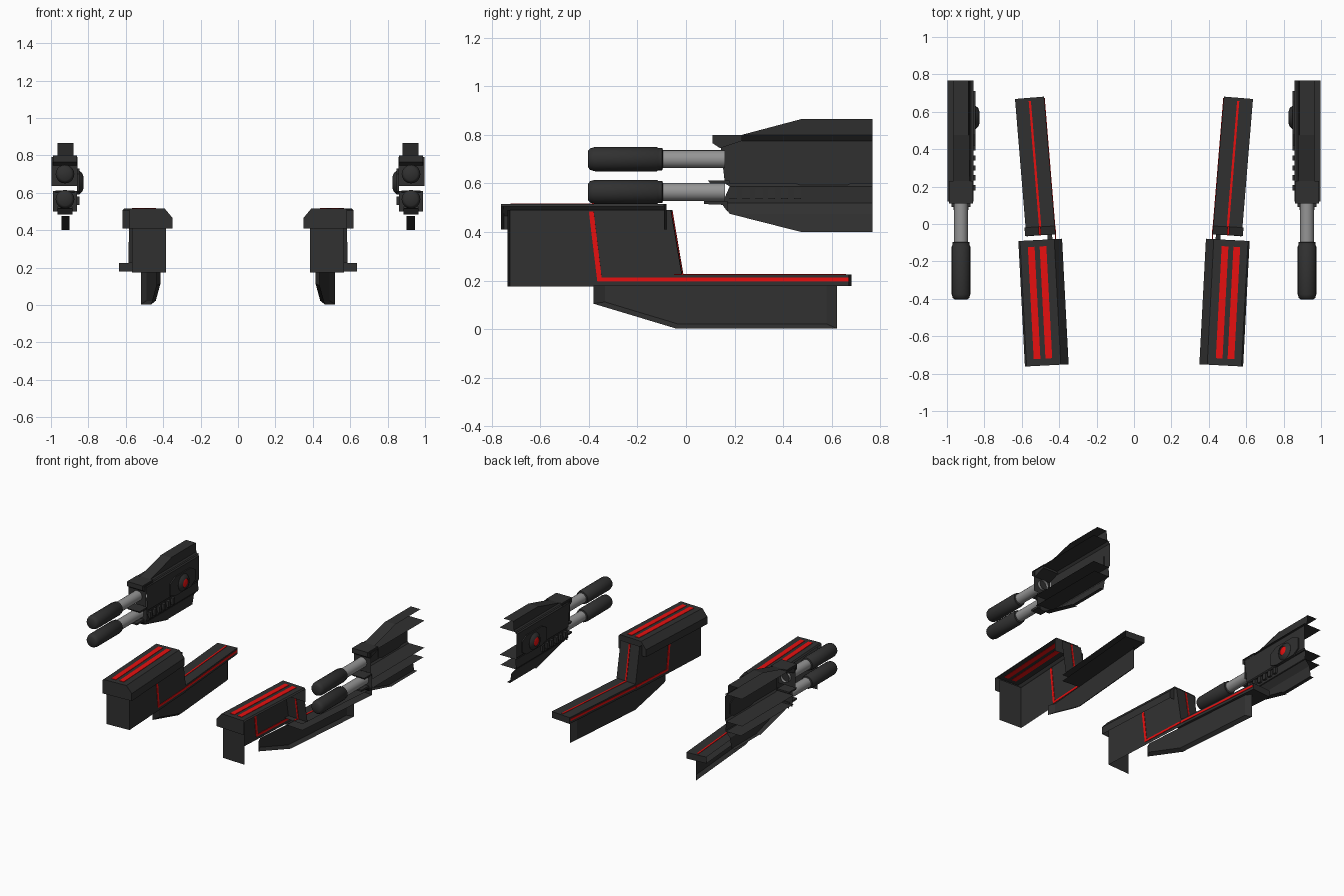
import bpy, bmesh, math
from mathutils import Matrix

if "Cube" in bpy.data.objects:
    bpy.data.objects.remove(bpy.data.objects["Cube"])


def material(name, c):
    m = bpy.data.materials.new(name)
    m.diffuse_color = (*c, 1)
    m.use_nodes = True
    m.node_tree.nodes["Principled BSDF"].inputs["Base Color"].default_value = m.diffuse_color
    return m


DARK = material("dark_metal", (0.03, 0.03, 0.03))
RED = material("red_glow", (0.8, 0.005, 0.005))
STEEL = material("steel", (0.3, 0.3, 0.3))


def frame(deg, cx):
    return Matrix.Translation((cx, 0, 0)) @ Matrix.Rotation(math.radians(-deg), 4, 'Z')


HEAD, TAIL, WORLD = frame(3.0, 0.506), frame(4.7, 0.503), Matrix()


def finish(name, bm, mat, M, smooth=False):
    bm.transform(M)
    bmesh.ops.remove_doubles(bm, verts=bm.verts, dist=1e-5)
    bmesh.ops.recalc_face_normals(bm, faces=bm.faces)
    me = bpy.data.meshes.new(name)
    bm.to_mesh(me)
    bm.free()
    me.materials.append(mat)
    ob = bpy.data.objects.new(name, me)
    bpy.context.collection.objects.link(ob)
    if smooth:
        bpy.context.view_layer.objects.active = ob
        ob.select_set(True)
        bpy.ops.object.shade_smooth_by_angle(angle=math.radians(40))
        ob.select_set(False)
    ob.modifiers.new("other_side", 'MIRROR').use_mirror_merge = False
    return ob


def sheets(name, polys, mat=DARK, M=WORLD):
    """Thin panels, one polygon each."""
    bm = bmesh.new()
    for p in polys:
        bm.faces.new([bm.verts.new(v) for v in p])
    return finish(name, bm, mat, M)


def slab(name, prof, x0, x1, mat=DARK, M=WORLD):
    """Side profile (y, z) extruded along x."""
    bm = bmesh.new()
    f = bm.faces.new([bm.verts.new((x0, y, z)) for y, z in prof])
    r = bmesh.ops.extrude_face_region(bm, geom=[f])
    vs = [g for g in r["geom"] if isinstance(g, bmesh.types.BMVert)]
    bmesh.ops.translate(bm, vec=(x1 - x0, 0, 0), verts=vs)
    return finish(name, bm, mat, M)


def box(name, x0, x1, y0, y1, z0, z1, mat=DARK, M=WORLD):
    return slab(name, [(y0, z0), (y1, z0), (y1, z1), (y0, z1)], x0, x1, mat, M)


def flat(x0, x1, y0, y1, z):
    return [(x0, y0, z), (x1, y0, z), (x1, y1, z), (x0, y1, z)]


def across(x0, x1, a, b):
    """Panel spanning x between two (y, z) points."""
    return [(x0, *a), (x1, *a), (x1, *b), (x0, *b)]


def lathe(name, prof, axis, loc, mat, n=20):
    """Profile (radius, distance) spun about an axis."""
    bm = bmesh.new()
    vs = [bm.verts.new((r, 0, h)) for r, h in prof]
    es = [bm.edges.new(e) for e in zip(vs, vs[1:])]
    bmesh.ops.spin(bm, geom=vs + es, cent=(0, 0, 0), axis=(0, 0, 1),
                   angle=2 * math.pi, steps=n)
    R = Matrix.Rotation(math.pi / 2, 4, 'X') if axis == 'Y' else Matrix.Rotation(-math.pi / 2, 4, 'Y')
    return finish(name, bm, mat, Matrix.Translation(loc) @ R, True)


# Console head: inner wall, front wall and sloped rear wall, open outside and below
wall = [(-0.73, 0.175), (-0.015, 0.175), (-0.015, 0.225), (-0.06, 0.49), (-0.73, 0.49)]
sheets("console_body", [
    [(-0.083, y, z) for y, z in wall],
    across(-0.083, 0.1, (-0.73, 0.175), (-0.73, 0.49)),
    across(-0.083, 0.08, (-0.015, 0.225), (-0.06, 0.49)),
], DARK, HEAD)

# Hood over the head with a chamfered inner edge
y0, y1 = -0.757, -0.085
end = [(-0.117, 0.41), (0.117, 0.41), (0.117, 0.505), (0.108, 0.515), (-0.075, 0.515), (-0.117, 0.465)]
edge = end[2:] + end[:1]
sheets("console_hood",
       [[(x, y, z) for x, z in end] for y in (y0,)]
       + [[(a[0], y0, a[1]), (a[0], y1, a[1]), (b[0], y1, b[1]), (b[0], y0, b[1])]
          for a, b in zip(edge, edge[1:])]
       + [[(x, y1, z) for x, z in end]], DARK, HEAD)
for i, x in enumerate((-0.013, 0.05)):
    box(f"hood_light_{i}", x - 0.018, x + 0.018, -0.72, -0.12, 0.513, 0.518, RED, HEAD)

# Red trim on the inner wall and the rear wall
slab("wall_trim", [(-0.405, 0.485), (-0.385, 0.485), (-0.352, 0.213), (-0.02, 0.213),
                   (-0.02, 0.197), (-0.37, 0.197)], -0.086, -0.08, RED, HEAD)
slab("rear_trim", [(-0.062, 0.485), (-0.055, 0.485), (-0.012, 0.225), (-0.019, 0.225)],
     -0.006, 0.006, RED, HEAD)

# Tail ledge
sheets("tail_ledge", [
    flat(-0.078, 0.078, -0.06, 0.677, 0.225),
    flat(-0.078, 0.078, -0.06, 0.677, 0.178),
    across(-0.078, 0.078, (0.677, 0.178), (0.677, 0.225)),
    [(-0.078, -0.06, 0.178), (-0.078, 0.677, 0.178), (-0.078, 0.677, 0.225), (-0.078, -0.06, 0.225)],
], DARK, TAIL)
box("tail_top_trim", -0.006, 0.006, -0.05, 0.66, 0.223, 0.228, RED, TAIL)
box("tail_side_trim", -0.081, -0.076, -0.03, 0.67, 0.197, 0.213, RED, TAIL)

# Fin under the tail: bevelled panel open on the outside
rim = [(-0.385, 0.18), (-0.385, 0.105), (-0.045, 0.003), (0.62, 0.003), (0.62, 0.18)]
inset = [(-0.34, 0.18), (-0.34, 0.112), (-0.04, 0.022), (0.575, 0.022), (0.575, 0.18)]
R = [(-0.035, y, z) for y, z in rim]
I = [(-0.06, y, z) for y, z in inset]
sheets("fin", [I] + [[R[i], R[i + 1], I[i + 1], I[i]] for i in range(4)], DARK, TAIL)

# Gun housing: stepped inner skin given as rows of (x, z, front y)
rows = [(0.885, 0.865, 0.475), (0.88, 0.80, 0.23), (0.857, 0.775, 0.14), (0.857, 0.60, 0.16),
        (0.868, 0.588, 0.18), (0.862, 0.52, 0.15), (0.90, 0.475, 0.18), (0.912, 0.40, 0.475)]
back = 0.767
sheets("gun_skin", [[(a[0], a[2], a[1]), (a[0], back, a[1]), (b[0], back, b[1]), (b[0], b[2], b[1])]
                    for a, b in zip(rows, rows[1:])])

# Plates running outward from the skin
sheets("gun_plates", [
    flat(0.885, 0.965, 0.475, back, 0.865),
    across(0.88, 0.965, (0.23, 0.80), (0.475, 0.865)),
    flat(0.857, 0.998, 0.12, back, 0.79),
    flat(0.86, 0.998, 0.16, back, 0.588),
    flat(0.862, 0.99, 0.15, back, 0.515),
    across(0.90, 0.945, (0.18, 0.475), (0.475, 0.40)),
    flat(0.912, 0.938, 0.475, back, 0.40),
    across(0.857, 0.998, (0.14, 0.635), (0.14, 0.79)),
    across(0.862, 0.99, (0.16, 0.50), (0.16, 0.61)),
])
slab("upper_collar", [(0.11, 0.80), (0.23, 0.80), (0.23, 0.775), (0.14, 0.745), (0.11, 0.765)], 0.862, 0.99)
slab("lower_collar", [(0.09, 0.612), (0.18, 0.612), (0.18, 0.60), (0.1, 0.60)], 0.875, 0.975)
slab("barrel_cradle", [(0.075, 0.527), (0.17, 0.527), (0.17, 0.485), (0.15, 0.512), (0.075, 0.515)], 0.885, 0.965)

# Vents and raised plate on the inner face
for i in range(6):
    y = 0.18 + i * 0.053
    box(f"vent_{i}", 0.848, 0.87, y, y + 0.028, 0.535, 0.58)
slab("side_plate", [(0.42, 0.61), (0.48, 0.59), (0.66, 0.59), (0.71, 0.62), (0.71, 0.70),
                    (0.66, 0.73), (0.48, 0.73), (0.42, 0.70)], 0.848, 0.862)

# Round boss with red centre
lathe("boss", [(0.062, -0.005), (0.062, 0.008), (0.05, 0.022), (0.034, 0.028), (0.03, 0.022)],
      'X', (0.855, 0.57, 0.655), DARK)
lathe("boss_light", [(0.031, 0.0), (0.031, 0.023), (0.018, 0.028), (0.0, 0.029)],
      'X', (0.855, 0.57, 0.655), RED)

# Twin barrels
for name, z in (("upper", 0.70), ("lower", 0.565)):
    lathe(f"{name}_tube", [(0.037, -0.16), (0.037, 0.11)], 'Y', (0.925, 0, z), STEEL)
    lathe(f"{name}_sleeve", [(0.037, 0.095), (0.046, 0.098), (0.046, 0.115), (0.05, 0.12), (0.05, 0.375),
                             (0.044, 0.395), (0.034, 0.403), (0.0, 0.403)], 'Y', (0.925, 0, z), DARK)
